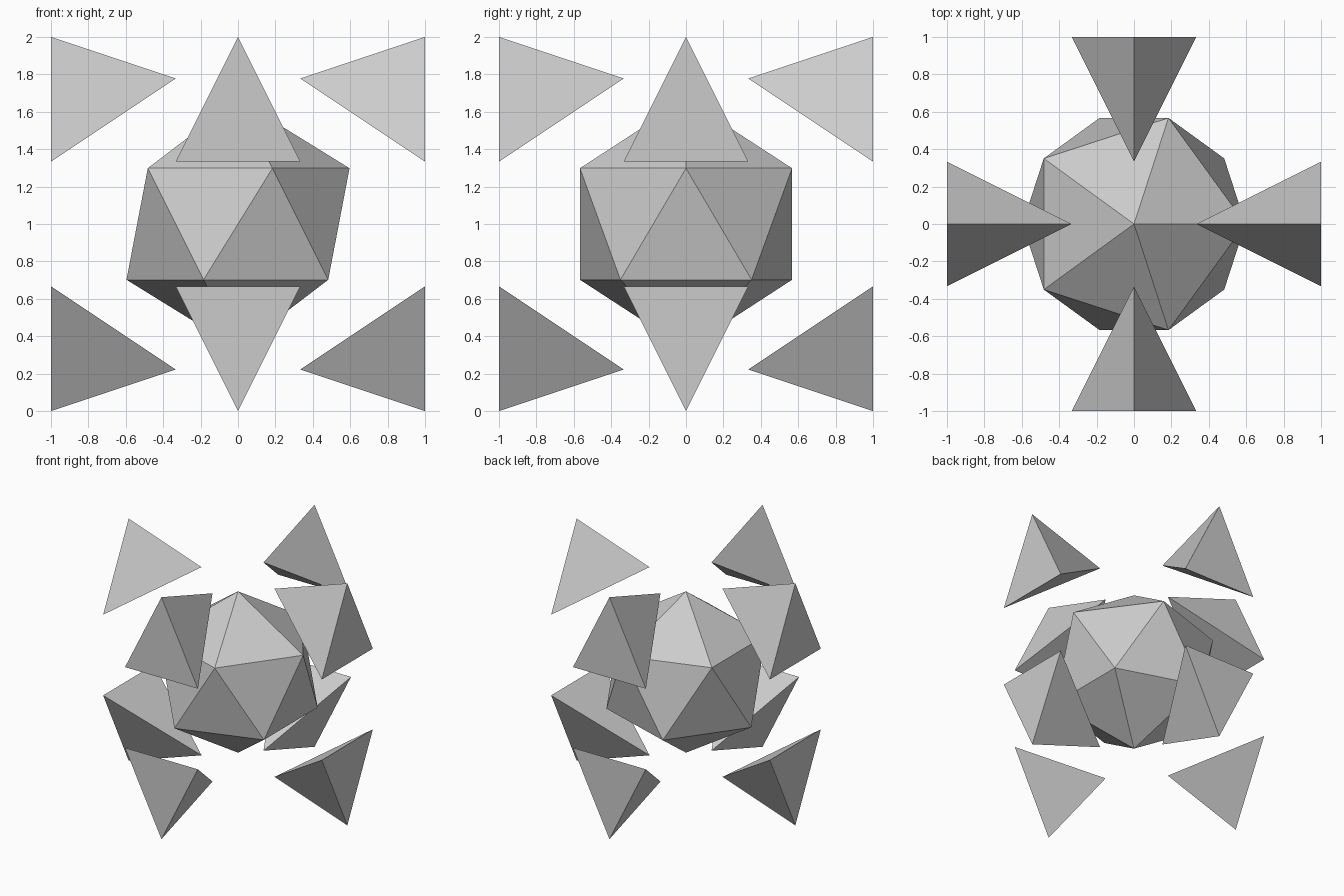
import bpy
from math import pi
from mathutils import Matrix

if "Cube" in bpy.data.objects:
    bpy.data.objects.remove(bpy.data.objects["Cube"])

T = 1 / 3

# central 20-sided core
bpy.ops.mesh.primitive_ico_sphere_add(subdivisions=1, radius=2 * T, location=(0, 0, 1))
bpy.context.object.name = "core"


def shard(name, angle, side):
    """Tetrahedron with its flat face outward and its tip pointing to the core."""
    verts = [(0, -1, side), (-T, -1, side * T), (T, -1, side * T), (0, -T, side * 7 / 9)]
    faces = [(0, 1, 2), (0, 3, 1), (1, 3, 2), (2, 3, 0)]
    if side < 0:
        faces = [f[::-1] for f in faces]
    mesh = bpy.data.meshes.new(name)
    mesh.from_pydata(verts, [], faces)
    mesh.transform(Matrix.Translation((0, 0, 1)) @ Matrix.Rotation(angle, 4, 'Z'))
    mesh.update()
    bpy.context.collection.objects.link(bpy.data.objects.new(name, mesh))


# four shards above and four mirrored below
for i, where in enumerate(("front", "right", "back", "left")):
    shard("upper_shard_" + where, i * pi / 2, 1)
    shard("lower_shard_" + where, i * pi / 2, -1)
